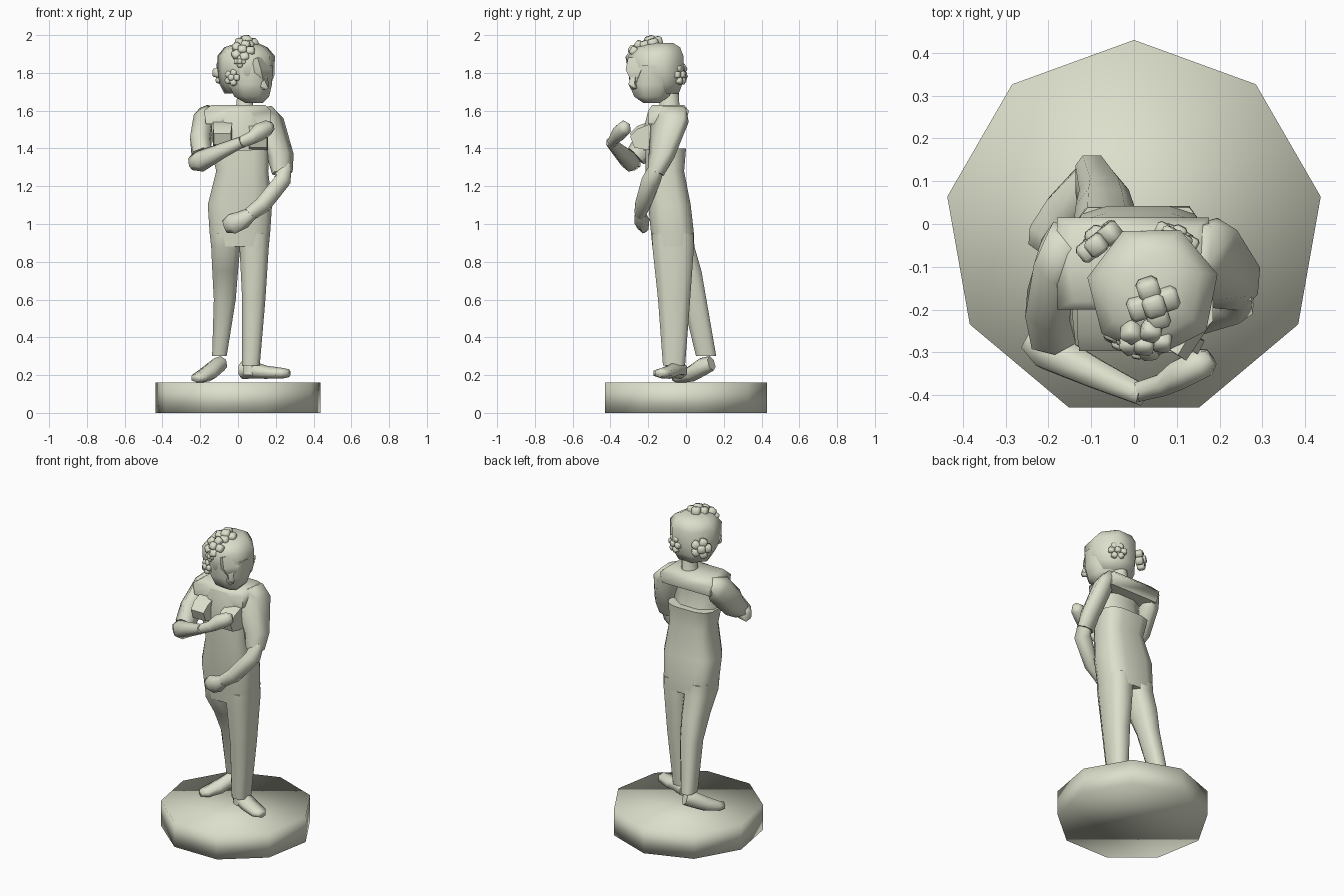
import bpy, bmesh, math
from mathutils import Vector, Matrix

Z = Vector((0, 0, 1))
stone = bpy.data.materials.new("stone")
stone.diffuse_color = (.72, .74, .60, 1)


def finish(bm, name, angle=75):
    bmesh.ops.recalc_face_normals(bm, faces=bm.faces)
    me = bpy.data.meshes.new(name)
    bm.to_mesh(me)
    bm.free()
    me.materials.append(stone)
    for p in me.polygons:
        p.use_smooth = True
    me.set_sharp_from_angle(angle=math.radians(angle))
    ob = bpy.data.objects.new(name, me)
    bpy.context.collection.objects.link(ob)
    return ob


def skin(name, rings, angle=75):
    """Bridge equal-length rings of points and cap both ends."""
    bm = bmesh.new()
    vs = [[bm.verts.new(p) for p in r] for r in rings]
    n = len(vs[0])
    for a, b in zip(vs, vs[1:]):
        for i in range(n):
            j = (i + 1) % n
            bm.faces.new((a[i], a[j], b[j], b[i]))
    bm.faces.new(vs[0][::-1])
    bm.faces.new(vs[-1])
    return finish(bm, name, angle)


def loft(name, rows, n=10, angle=75, turn=None, power=1.0):
    """Horizontal sections (z, x0, x1, y0, y1); power below 1 squares them off."""
    off = math.pi / n if turn is None else turn
    soft = lambda v: math.copysign(abs(v) ** power, v)
    k = 1 / soft(math.cos(math.pi / n)) if turn is None else 1
    rings = []
    for z, x0, x1, y0, y1 in rows:
        rings.append([((x0 + x1) / 2 + (x1 - x0) / 2 * k * soft(math.cos(off + math.tau * i / n)),
                       (y0 + y1) / 2 + (y1 - y0) / 2 * k * soft(math.sin(off + math.tau * i / n)), z)
                      for i in range(n)])
    return skin(name, rings, angle)


def limb(name, pts, n=6, angle=75):
    """Sections across a path: (x, y, z, half width, half height)."""
    c = [Vector(p[:3]) for p in pts]
    k = 1 / math.cos(math.pi / n)
    rings = []
    for i, p in enumerate(pts):
        t = (c[min(i + 1, len(c) - 1)] - c[max(i - 1, 0)]).normalized()
        s = t.cross(Z).normalized()
        u = s.cross(t)
        rings.append([c[i] + s * p[3] * k * math.cos(math.pi / n + math.tau * j / n)
                      + u * p[4] * k * math.sin(math.pi / n + math.tau * j / n) for j in range(n)])
    return skin(name, rings, angle)


def flower(name, centre, normal, spread, size, petals=5):
    """Ring of rounded-cube petals around a centre bud."""
    rot = Vector(normal).to_track_quat('Z', 'Y').to_matrix().to_4x4()
    bm = bmesh.new()
    for i in range(petals + 1):
        a = math.tau * i / petals
        pos = Vector((math.cos(a) * spread, math.sin(a) * spread, 0)) if i < petals else Vector((0, 0, size * .3))
        m = Matrix.Translation(centre) @ rot @ Matrix.Translation(pos) @ Matrix.Rotation(a, 4, 'Z')
        bmesh.ops.create_cube(bm, size=size, matrix=m)
    bmesh.ops.bevel(bm, geom=bm.edges[:], offset=size * .2, segments=1, affect='EDGES')
    return finish(bm, name)


# nine-sided base
loft("base", [(0, -.443, .443, -.456, .43), (.16, -.443, .443, -.456, .43)], 9, 95, math.pi / 2)

# hips, waist and recessed bare back
loft("torso", [(.88, -.142, .163, -.178, .042), (.95, -.15, .17, -.185, .042), (1.1, -.16, .18, -.20, .025),
               (1.28, -.115, .16, -.215, -.01), (1.40, -.145, .165, -.215, 0)], 12, power=.6)
loft("upper_chest", [(1.39, -.13, .15, -.225, -.04), (1.50, -.14, .16, -.225, -.07),
                     (1.60, -.14, .15, -.20, -.05)], 8)
loft("shoulder_yoke", [(1.53, -.17, .17, -.20, .0), (1.60, -.18, .175, -.20, .015),
                       (1.63, -.14, .145, -.18, -.01)], 4)
for side, x, z in (("right", -.083, 1.465), ("left", .108, 1.45)):
    limb(side + "_bust", [(x, -.18, z + .01, .05, .07), (x, -.245, z, .05, .055),
                          (x, -.285, z - .015, .045, .032)], 4, 40)

# trouser legs, the right one trailing behind
loft("left_leg", [(.25, .022, .115, -.122, -.005), (.6, .022, .145, -.148, .022),
                  (.88, .008, .163, -.178, .042), (.95, .005, .165, -.18, .038)], 8, power=.65)
loft("right_leg", [(.30, -.137, -.06, .053, .16), (.6, -.128, -.012, -.02, .108),
                   (.75, -.136, .0, -.09, .082), (.88, -.142, .012, -.175, .045),
                   (.95, -.145, .02, -.18, .038)], 8, power=.65)

# feet
limb("left_foot", [(.02, -.025, .225, .035, .04), (.08, -.06, .228, .045, .04), (.15, -.09, .215, .05, .03),
                   (.24, -.13, .21, .045, .024), (.27, -.14, .21, .025, .018)])
limb("left_ankle", [(.07, -.06, .20, .045, .045), (.07, -.061, .27, .04, .04)])
limb("right_foot", [(-.085, .135, .262, .03, .035), (-.115, .09, .245, .042, .042), (-.16, .03, .208, .05, .038),
                    (-.205, -.03, .187, .045, .025), (-.225, -.06, .183, .025, .018)])

# wide sleeves, forearms and hands
limb("left_sleeve", [(.145, -.08, 1.615, .08, .03), (.165, -.085, 1.55, .10, .05),
                     (.225, -.13, 1.36, .07, .05), (.235, -.16, 1.27, .05, .04)], 6)
limb("left_forearm", [(.245, -.15, 1.31, .035, .035), (.235, -.185, 1.23, .045, .042),
                      (.13, -.23, 1.10, .035, .04), (.06, -.245, 1.05, .026, .032)])
limb("left_hand", [(.07, -.245, 1.055, .026, .03), (.03, -.24, 1.025, .032, .042),
                   (-.03, -.225, 1.0, .03, .046), (-.07, -.215, .985, .018, .03)])
limb("right_sleeve", [(-.15, -.03, 1.60, .05, .035), (-.175, -.08, 1.55, .052, .075),
                      (-.20, -.19, 1.43, .052, .075), (-.19, -.265, 1.36, .052, .052)], 6)
limb("right_forearm", [(-.245, -.265, 1.325, .03, .035), (-.2, -.295, 1.332, .045, .05),
                       (-.09, -.35, 1.385, .034, .036), (.02, -.40, 1.435, .024, .026)])
limb("right_hand", [(.0, -.395, 1.425, .022, .026), (.07, -.375, 1.455, .026, .03),
                    (.11, -.35, 1.485, .034, .042), (.16, -.325, 1.51, .034, .036),
                    (.18, -.312, 1.515, .02, .022)])

# neck, face and bobbed hair
loft("neck", [(1.58, -.03, .10, -.16, -.02), (1.63, -.01, .08, -.14, -.035), (1.72, .0, .08, -.15, -.04)], 8)
loft("face", [(1.64, .04, .13, -.225, -.14), (1.675, -.02, .165, -.275, -.09), (1.74, -.05, .18, -.30, -.06),
              (1.84, -.05, .185, -.295, -.06)], 8)
limb("nose", [(.125, -.265, 1.79, .014, .02), (.14, -.28, 1.735, .018, .02), (.145, -.275, 1.715, .014, .01)], 4)
loft("hair", [(1.69, -.075, .145, -.225, -.03), (1.74, -.10, .18, -.27, -.008), (1.79, -.11, .198, -.305, .0),
              (1.89, -.112, .20, -.312, .0), (1.935, -.075, .16, -.27, -.02),
              (1.957, -.01, .11, -.20, -.06)], 7, 75, .25)
# pointed fringe lock
limb("fringe_lock", [(.09, -.24, 1.86, .05, .05), (.115, -.255, 1.80, .05, .045), (.135, -.27, 1.735, .008, .01)], 4)

# hair flowers
flower("crown_flower", (.045, -.185, 1.955), (.1, -.3, 1), .035, .052, 4)
flower("front_flower", (.025, -.27, 1.915), (-.1, -1, .7), .04, .045, 5)
flower("front_small_flower", (.01, -.295, 1.86), (-.2, -1, .1), .018, .026, 4)
flower("temple_flower", (-.03, -.27, 1.775), (-.5, -1, .1), .027, .032, 5)
flower("back_right_flower", (.10, -.03, 1.79), (.5, 1, .1), .037, .034, 6)
flower("back_left_flower", (-.08, -.04, 1.80), (-.8, 1, .1), .037, .046)
